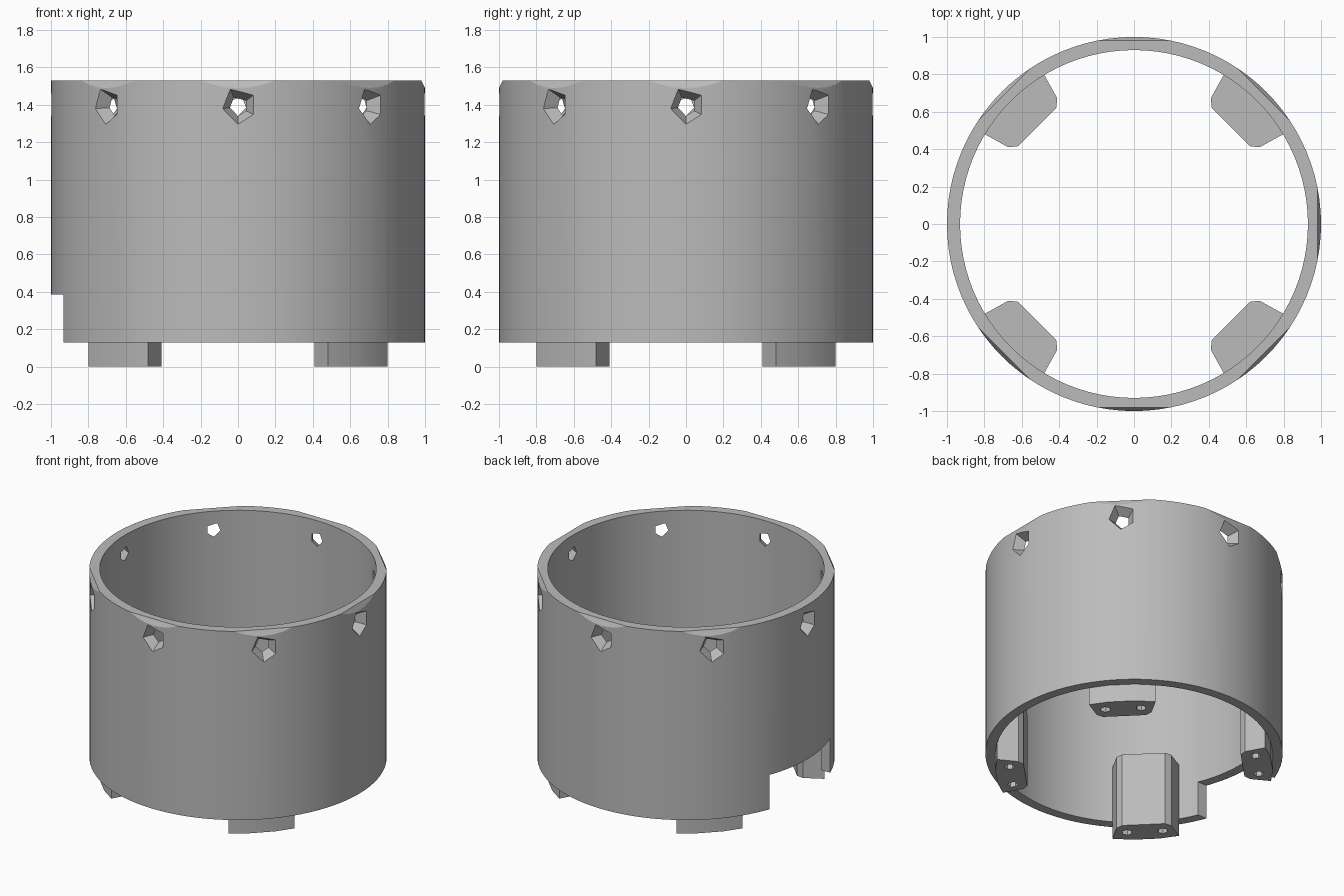
import bpy, bmesh, math
from mathutils import Matrix, Vector

if "Cube" in bpy.data.objects:
    bpy.data.objects.remove(bpy.data.objects["Cube"])

OUTER, INNER, BOTTOM, TOP = 1.0, 0.93, 0.13, 1.53
HOLE_Z, FOOT_TOP = 1.39, 0.55

grey = bpy.data.materials.new("grey")
grey.use_nodes = True
grey.diffuse_color = (0.5, 0.5, 0.5, 1)
grey.node_tree.nodes["Principled BSDF"].inputs["Base Color"].default_value = (0.5, 0.5, 0.5, 1)


def add_loft(bm, lower, upper):
    """Closed solid between two matching loops of points."""
    a = [bm.verts.new(p) for p in lower]
    b = [bm.verts.new(p) for p in upper]
    n = len(a)
    bm.faces.new(a[::-1])
    bm.faces.new(b)
    for i in range(n):
        j = (i + 1) % n
        bm.faces.new((a[i], a[j], b[j], b[i]))


def make_object(name, bm):
    bmesh.ops.recalc_face_normals(bm, faces=bm.faces)
    mesh = bpy.data.meshes.new(name)
    bm.to_mesh(mesh)
    bm.free()
    mesh.materials.append(grey)
    obj = bpy.data.objects.new(name, mesh)
    bpy.context.collection.objects.link(obj)
    return obj


def cut(obj, cutter):
    """Subtract the cutter, bake the result and remove the cutter."""
    cutter.hide_render = True
    mod = obj.modifiers.new("cut", "BOOLEAN")
    mod.operation, mod.solver, mod.object = "DIFFERENCE", "EXACT", cutter
    deps = bpy.context.evaluated_depsgraph_get()
    baked = bpy.data.meshes.new_from_object(obj.evaluated_get(deps))
    obj.modifiers.clear()
    obj.data = baked
    bpy.data.objects.remove(cutter)


def smooth(obj):
    bpy.ops.object.select_all(action="DESELECT")
    obj.select_set(True)
    bpy.context.view_layer.objects.active = obj
    bpy.ops.object.shade_smooth_by_angle(angle=math.radians(25))


def turn(degrees, points):
    rot = Matrix.Rotation(math.radians(degrees), 3, "Z")
    return [rot @ Vector(p) for p in points]


# Ring wall: a rectangular section turned into a tube
bm = bmesh.new()
SEGMENTS = 96
rings = []
for r, z in ((INNER, BOTTOM), (OUTER, BOTTOM), (OUTER, TOP), (INNER, TOP)):
    rings.append([bm.verts.new(turn(360 * i / SEGMENTS, [(r, 0, z)])[0]) for i in range(SEGMENTS)])
for k in range(4):
    a, b = rings[k], rings[(k + 1) % 4]
    for i in range(SEGMENTS):
        j = (i + 1) % SEGMENTS
        bm.faces.new((a[i], a[j], b[j], b[i]))
wall = make_object("ring_wall", bm)

# Eight five-sided funnel holes below the rim
HOLE = [(0.08, 0.06), (-0.04, 0.09), (-0.08, -0.01), (0, -0.09), (0.08, -0.04)]
bm = bmesh.new()
for i in range(8):
    def section(r, s):
        return turn(45 * i, [(r, t * s, HOLE_Z + z * s) for t, z in HOLE])
    add_loft(bm, section(0.88, 0.2), section(1.05, 1.4))
cut(wall, make_object("hole_cutter", bm))

# Small flats worn into the outer rim above the holes
bm = bmesh.new()
for i in range(8):
    if i != 4:
        flat = [(0.98, TOP), (1.1, TOP - 0.24), (1.1, TOP + 0.1), (0.93, TOP + 0.1)]
        add_loft(bm, turn(45 * i, [(r, -0.3, z) for r, z in flat]),
                 turn(45 * i, [(r, 0.3, z) for r, z in flat]))
cut(wall, make_object("rim_cutter", bm))

# Notch through the lower edge on one side
bm = bmesh.new()
slot = [(-1.2, -0.355), (-0.8, -0.355), (-0.8, 0.355), (-1.2, 0.355)]
add_loft(bm, [(x, y, 0) for x, y in slot], [(x, y, 0.385) for x, y in slot])
cut(wall, make_object("notch_cutter", bm))
smooth(wall)

# Four feet inside the wall, each with two bolt holes underneath
HALF = [(0.733, 0.145), (0.765, 0.185), (0.905, 0.225), (0.93, 0.09)]
OUTLINE = HALF + [(r, -t) for r, t in reversed(HALF)]
for side, angle in (("back_left", 45), ("back_right", 135), ("front_right", 225), ("front_left", 315)):
    bm = bmesh.new()
    add_loft(bm, turn(angle, [(r, t, 0) for r, t in OUTLINE]),
             turn(angle, [(r, t, FOOT_TOP) for r, t in OUTLINE]))
    foot = make_object("foot_" + side, bm)
    bm = bmesh.new()
    for t in (-0.12, 0.12):
        ring = [(0.83 + 0.035 * math.cos(k * math.pi / 3), t + 0.035 * math.sin(k * math.pi / 3))
                for k in range(6)]
        add_loft(bm, turn(angle, [(r, s, -0.1) for r, s in ring]),
                 turn(angle, [(r, s, 0.25) for r, s in ring]))
    cut(foot, make_object("bolt_cutter", bm))
    smooth(foot)
